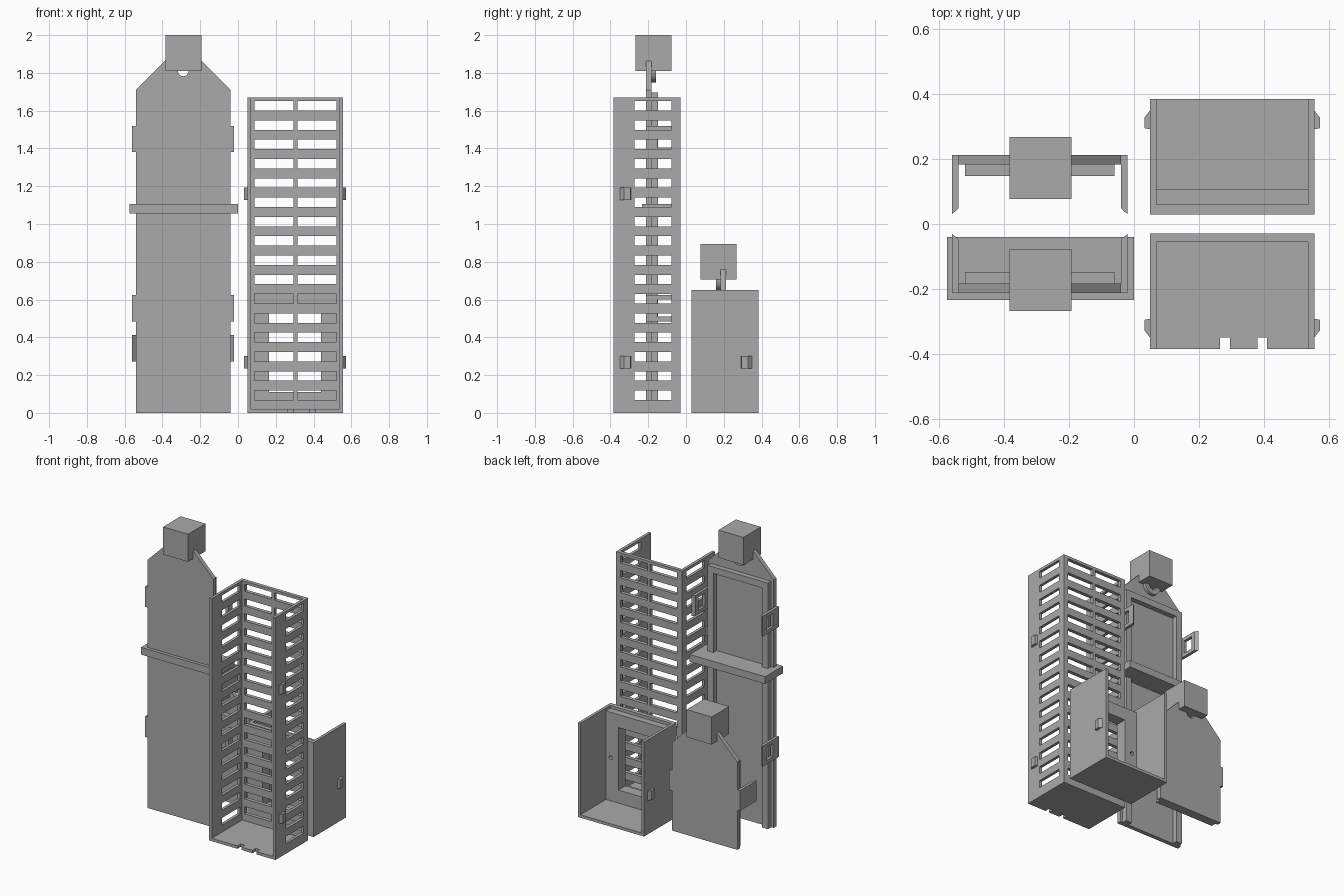
import bpy, bmesh, math
from mathutils import Vector

if "Cube" in bpy.data.objects:
    bpy.data.objects.remove(bpy.data.objects["Cube"])

grey = bpy.data.materials.new("plain grey")
grey.diffuse_color = (0.4, 0.4, 0.4, 1)
grey.use_nodes = True
grey.node_tree.nodes["Principled BSDF"].inputs["Base Color"].default_value = grey.diffuse_color


def finish(name, bm):
    bmesh.ops.recalc_face_normals(bm, faces=bm.faces)
    me = bpy.data.meshes.new(name)
    bm.to_mesh(me)
    bm.free()
    me.materials.append(grey)
    ob = bpy.data.objects.new(name, me)
    bpy.context.collection.objects.link(ob)
    return ob


def prism(name, pts, axis, lo, hi, s=1):
    """Extrude a 2D profile along an axis; s flips y."""
    def place(p, d):
        c = list(p)
        c.insert(axis, d)
        return Vector((c[0], c[1] * s, c[2]))
    bm = bmesh.new()
    a = [bm.verts.new(place(p, lo)) for p in pts]
    b = [bm.verts.new(place(p, hi)) for p in pts]
    bm.faces.new(a)
    bm.faces.new(b)
    for i in range(len(pts)):
        j = (i + 1) % len(pts)
        bm.faces.new((a[i], a[j], b[j], b[i]))
    return finish(name, bm)


def boxes(name, items, s=1):
    """One mesh of several boxes (x0, x1, y0, y1, z0, z1)."""
    bm = bmesh.new()
    for x0, x1, y0, y1, z0, z1 in items:
        vs = bmesh.ops.create_cube(bm, size=1)["verts"]
        for v in vs:
            v.co = ((x0 + x1) / 2 + v.co.x * (x1 - x0),
                    s * ((y0 + y1) / 2 + v.co.y * (y1 - y0)),
                    (z0 + z1) / 2 + v.co.z * (z1 - z0))
    return finish(name, bm)


def cut(ob, cutter):
    m = ob.modifiers.new("cut", "BOOLEAN")
    m.operation, m.solver, m.object = "DIFFERENCE", "EXACT", cutter
    bpy.context.view_layer.update()
    me = bpy.data.meshes.new_from_object(
        ob.evaluated_get(bpy.context.evaluated_depsgraph_get()))
    ob.modifiers.clear()
    ob.data = me
    bpy.data.objects.remove(cutter)


def disc(cx, cz, r, a0=0.0, a1=2 * math.pi, n=20):
    return [(cx + r * math.cos(a0 + (a1 - a0) * i / n),
             cz + r * math.sin(a0 + (a1 - a0) * i / n)) for i in range(n)]


def pegs(label, heights, s):
    """Wedge catches on both side walls of a housing."""
    for side in (-1, 1):
        for z in heights:
            pts = [(0.302 + side * dx, y) for dx, y in
                   ((0.245, -0.29), (0.27, -0.295), (0.27, -0.328), (0.252, -0.35), (0.245, -0.35))]
            prism(label + "_catch", pts, 2, z, z + 0.065, s).data.name = label + "_catch"


# Tall slotted housing, open at the front and top
tray = boxes("slotted_housing", [(0.05, 0.555, -0.385, -0.03, 0, 1.67)])
cut(tray, boxes("inner", [(0.07, 0.535, -1, -0.055, 0.02, 2)]))
rows = [(0.068 + i * 0.1022, 0.118 + i * 0.1022) for i in range(16)]
cut(tray, boxes("side_slots", [(0, 0.6, -0.272, -0.078, a, b) for a, b in rows]))
cut(tray, boxes("back_slots", [(x, x + 0.206, -0.07, 0.1, a, b)
                               for a, b in rows for x in (0.088, 0.315)]))
cut(tray, boxes("notches", [(x, x + 0.03, -0.5, -0.35, -0.1, 0.1) for x in (0.265, 0.38)]))
pegs("slotted_housing", (0.235, 1.127), 1)

# Short housing, open at the back and top, with a thick windowed wall
box = boxes("short_housing", [(0.05, 0.555, 0.03, 0.385, 0, 0.65)])
cut(box, boxes("inner", [(0.07, 0.535, 0.107, 1, 0.02, 2)]))
cut(box, boxes("ledge", [(0.07, 0.535, 0.06, 0.2, 0.63, 2)]))
cut(box, boxes("window", [(0.165, 0.44, 0, 0.2, 0.11, 0.54)]))
for x in (0.105, 0.5):
    cut(box, prism("screw_hole", disc(x, 0.317, 0.013), 1, 0.06, 0.2))
pegs("short_housing", (0.235,), -1)

MID = -0.29


def lid(label, shoulder, clips, s):
    """Gabled cover plate with rear frame, side clips and a block handle."""
    top = shoulder + 0.16
    plate = prism(label + "_plate",
                  [(-0.54, 0), (-0.04, 0), (-0.04, shoulder), (-0.2, top),
                   (-0.38, top), (-0.54, shoulder)], 1, -0.212, -0.183, s)
    # half-round boss under the handle, with a hole through it
    zc = shoulder + 0.1
    boss = prism(label + "_boss",
                 disc(MID, zc, 0.06, math.pi, 2 * math.pi, 16) + [(MID + 0.06, zc)],
                 1, -0.184, -0.16, s)
    for ob in (plate, boss):
        cut(ob, prism("hole", disc(MID, zc, 0.028), 1, -0.3, -0.1, s))
    boxes(label + "_handle", [(-0.383, -0.193, -0.268, -0.077, zc, zc + 0.19)], s)
    # inner frame: two legs and a top rail
    t = shoulder - 0.015
    frame = boxes(label + "_frame", [(-0.52, -0.06, -0.184, -0.148, 0, t)], s)
    cut(frame, boxes("opening", [(-0.475, -0.105, -0.3, 0, -1, t - 0.045)], s))
    # side clips with rectangular eyes
    for side in (-1, 1):
        for z in clips:
            pts = [(MID + side * dx, y) for dx, y in
                   ((0.25, -0.212), (0.27, -0.212), (0.27, -0.03), (0.25, -0.048))]
            clip = prism(label + "_clip", pts, 2, z, z + 0.14, s)
            cut(clip, boxes("eye", [(-0.7, 0.1, -0.15, -0.077, z + 0.025, z + 0.115)], s))


lid("tall_cover", 1.71, (0.485, 1.38), 1)
boxes("tall_cover_shelf", [(-0.575, 0, -0.234, -0.04, 1.056, 1.106)])
lid("short_cover", 0.605, (0.273,), -1)
